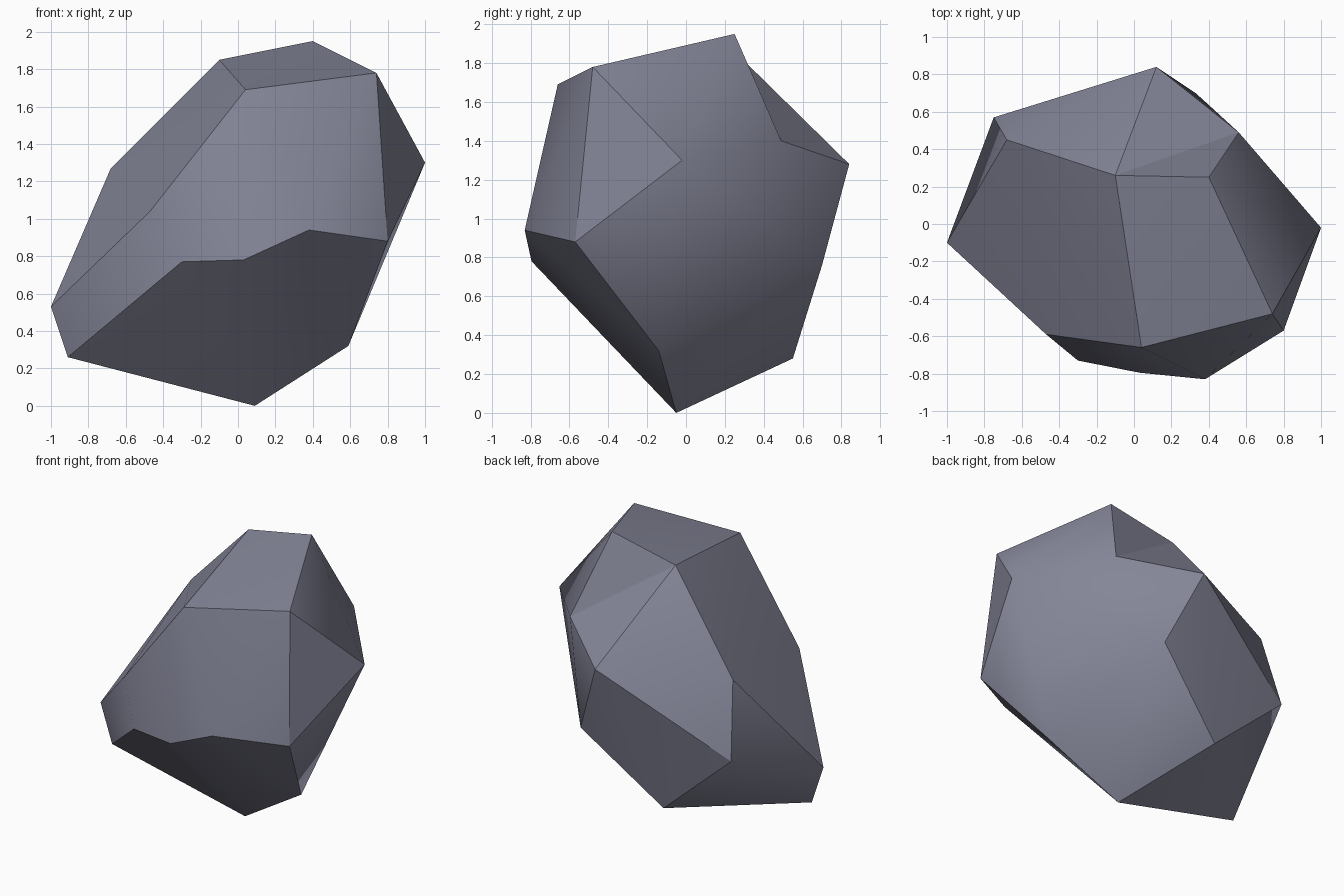
import bpy, bmesh, math

if "Cube" in bpy.data.objects:
    bpy.data.objects.remove(bpy.data.objects["Cube"])

# Corner points of the boulder, grouped by region
CROWN = [(-0.10, 0.26, 1.85), (0.40, 0.25, 1.95), (0.74, -0.48, 1.78), (0.04, -0.66, 1.69)]
FRONT = [(0.80, -0.57, 0.88), (0.38, -0.83, 0.94), (0.03, -0.795, 0.78),
         (-0.30, -0.73, 0.77), (-0.47, -0.59, 1.04)]
LEFT = [(-1.00, -0.10, 0.53), (-0.68, 0.45, 1.27), (-0.75, 0.57, 0.76), (-0.91, -0.10, 0.26)]
RIGHT = [(1.00, -0.02, 1.30), (0.55, 0.45, 0.95), (0.56, 0.49, 1.40), (0.59, -0.14, 0.32)]
BACK = [(0.12, 0.84, 1.28), (0.33, 0.70, 0.76), (-0.21, 0.55, 0.28)]
FOOT = [(0.09, -0.05, 0.0)]

# Wrap the points in a faceted skin
bm = bmesh.new()
verts = {p: bm.verts.new(p) for p in CROWN + FRONT + LEFT + RIGHT + BACK + FOOT}
bmesh.ops.convex_hull(bm, input=list(bm.verts))

# Notch at the back of the crown: turn one edge inward
edge = bm.edges.get((verts[CROWN[1]], verts[BACK[0]]))
if edge:
    bmesh.ops.rotate_edges(bm, edges=[edge], use_ccw=False)
bmesh.ops.recalc_face_normals(bm, faces=list(bm.faces))

mesh = bpy.data.meshes.new("boulder")
bm.to_mesh(mesh)
bm.free()
boulder = bpy.data.objects.new("boulder", mesh)
bpy.context.collection.objects.link(boulder)

# One stone colour
stone = bpy.data.materials.new("blue grey stone")
stone.diffuse_color = (0.23, 0.235, 0.31, 1.0)
stone.use_nodes = True
stone.node_tree.nodes["Principled BSDF"].inputs["Base Color"].default_value = stone.diffuse_color
mesh.materials.append(stone)

# Soft shading across shallow edges, crisp at the ridges
bpy.context.view_layer.objects.active = boulder
boulder.select_set(True)
bpy.ops.object.shade_smooth_by_angle(angle=math.radians(30))
